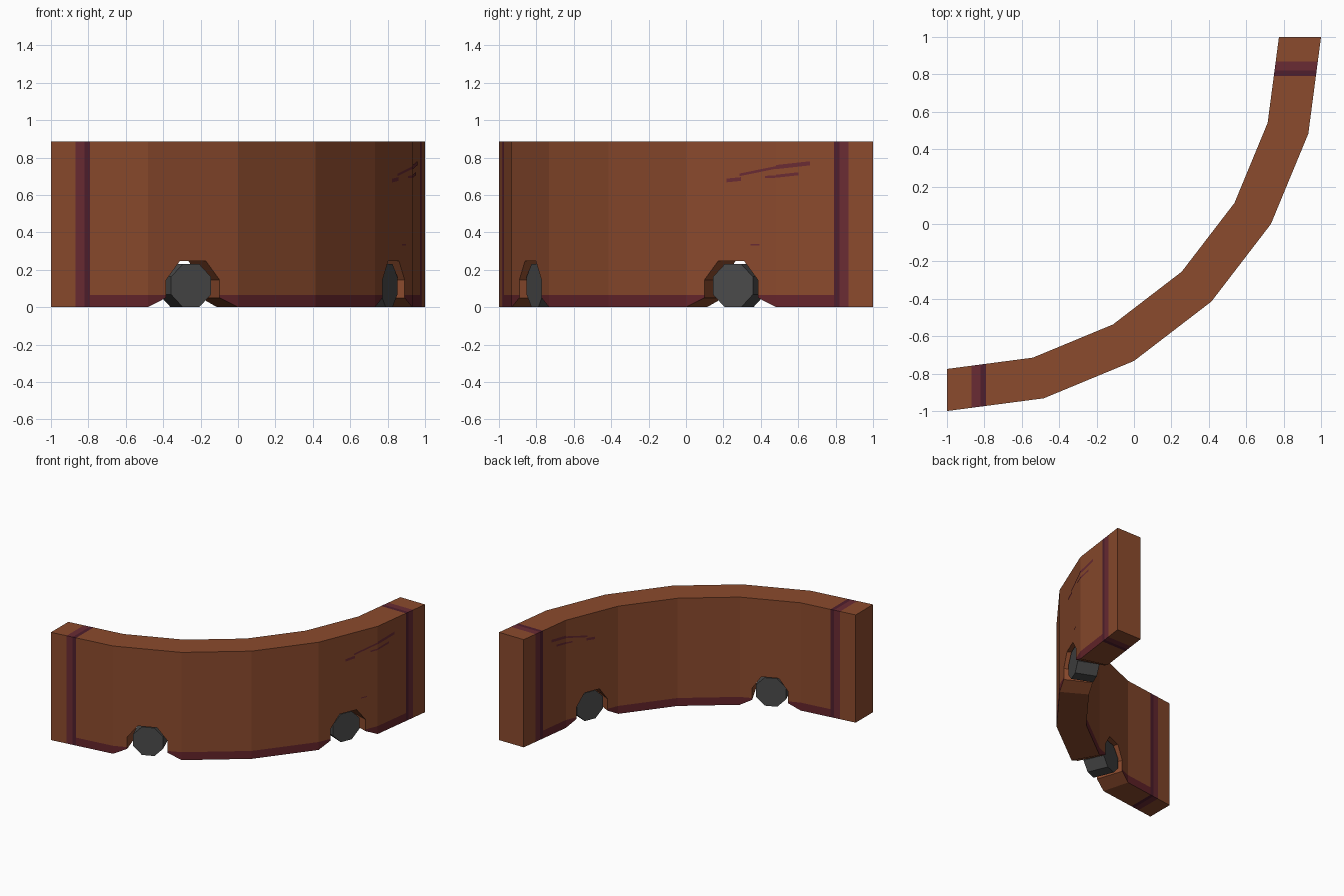
import bpy, bmesh, math
from mathutils import Matrix, Vector

if "Cube" in bpy.data.objects:
    bpy.data.objects.remove(bpy.data.objects["Cube"])

R_OUT, R_IN, HEIGHT, STEP = 2.0, 1.775, 0.885, 15


def material(name, rgb):
    m = bpy.data.materials.new(name)
    m.diffuse_color = (*rgb, 1)
    m.use_nodes = True
    m.node_tree.nodes["Principled BSDF"].inputs["Base Color"].default_value = m.diffuse_color
    return m


brown = material("rust brown", (0.258, 0.069, 0.026))
plum = material("plum stripe", (0.144, 0.024, 0.033))
dark_plum = material("dark plum edge", (0.078, 0.013, 0.026))
maroon = material("maroon grime", (0.128, 0.018, 0.024))
grey = material("dark grey", (0.070, 0.070, 0.070))


def add_object(name, bm, mats):
    me = bpy.data.meshes.new(name)
    bm.to_mesh(me)
    bm.free()
    for m in mats:
        me.materials.append(m)
    ob = bpy.data.objects.new(name, me)
    bpy.context.collection.objects.link(ob)
    return ob


def arc_point(r, u, z):
    """Point on the faceted arc (quarter ring about -1, 1) at angle u degrees."""
    i = min(int(u / STEP + 1e-6), 5)
    f = u / STEP - i
    a, b = math.radians(i * STEP), math.radians((i + 1) * STEP)
    pa = Vector((-1 + r * math.sin(a), 1 - r * math.cos(a), z))
    pb = Vector((-1 + r * math.sin(b), 1 - r * math.cos(b), z))
    return pa.lerp(pb, f)


# Curved wall: six straight bays, two of them with a notch at the foot
bm = bmesh.new()


def quad(*pts):
    bm.faces.new([bm.verts.new(p) for p in pts])


NOTCH = [(-1, -.594, 0, .05), (-.594, -.287, .145, .247), (-.287, .287, .247, .247),
         (.287, .594, .247, .145), (.594, 1, .05, 0)]
for bay in range(6):
    notched = bay in (1, 4)
    for t0, t1, z0, z1 in (NOTCH if notched else [(-1, 1, 0, 0)]):
        u0, u1 = (STEP * (bay + (t + 1) / 2) for t in (t0, t1))
        o0, o1 = arc_point(R_OUT, u0, z0), arc_point(R_OUT, u1, z1)
        i0, i1 = arc_point(R_IN, u0, z0), arc_point(R_IN, u1, z1)
        O0, O1, I0, I1 = (Vector((p.x, p.y, HEIGHT)) for p in (o0, o1, i0, i1))
        quad(o0, o1, O1, O0)
        quad(i1, i0, I0, I1)
        quad(O0, O1, I1, I0)
        quad(i0, i1, o1, o0)
    if notched:
        for t, s in ((-.594, 1), (.594, -1)):
            u = STEP * (bay + (t + 1) / 2)
            p = [arc_point(R_OUT, u, .05), arc_point(R_IN, u, .05),
                 arc_point(R_IN, u, .145), arc_point(R_OUT, u, .145)]
            quad(*p[::s])
for u, s in ((0, -1), (90, 1)):
    p = [arc_point(R_OUT, u, 0), arc_point(R_IN, u, 0),
         arc_point(R_IN, u, HEIGHT), arc_point(R_OUT, u, HEIGHT)]
    quad(*p[::s])
bmesh.ops.remove_doubles(bm, verts=bm.verts, dist=0.0005)

# Cut the colour borders: end stripes and foot band
EDGES = (0.13, 0.18, 0.21)
BAND = 0.065
cuts = [((-1 + d, 0, 0), (1, 0, 0)) for d in EDGES]
cuts += [((0, 1 - d, 0), (0, 1, 0)) for d in EDGES]
cuts += [((0, 0, BAND), (0, 0, 1))]
for co, no in cuts:
    bmesh.ops.bisect_plane(bm, geom=bm.verts[:] + bm.edges[:] + bm.faces[:],
                           plane_co=co, plane_no=no)
bm.normal_update()
for f in bm.faces:
    c = f.calc_center_median()
    d = min(c.x + 1, 1 - c.y)
    radial = Vector((c.x + 1, c.y - 1, 0)).normalized()
    if EDGES[0] < d < EDGES[1]:
        f.material_index = 1
    elif EDGES[1] < d < EDGES[2]:
        f.material_index = 2
    elif d > EDGES[2] and c.z < BAND and abs(f.normal.dot(radial)) > 0.9:
        f.material_index = 3
add_object("curved_wall", bm, [brown, plum, dark_plum, maroon])

# Scratch marks near one end, on both faces: y start, y end, z start, z end, thickness
SCRATCHES = [(.21, .29, .667, .675, .02), (.28, .482, .70, .74, .014),
             (.42, .482, .69, .692, .012), (.483, .60, .692, .705, .016),
             (.483, .66, .738, .758, .022), (.34, .39, .33, .33, .008)]
bm = bmesh.new()
for y0, y1, z0, z1, th in SCRATCHES:
    u0, u1 = (math.degrees(math.acos((1 - y) / 2)) for y in (y0, y1))
    u0, u1 = ((u0, min(u1, 75)) if y1 < .4826 else (max(u0, 75), u1))
    for r, s in ((R_OUT + .003, 1), (R_IN - .003, -1)):
        if r < R_OUT and z0 < .5:
            continue
        p = [arc_point(r, u0, z0), arc_point(r, u1, z1),
             arc_point(r, u1, z1 + th), arc_point(r, u0, z0 + th)]
        quad(*p[::s])
add_object("scratch_marks", bm, [plum])

# Octagonal rollers sitting in the notches
for name, u in (("left_roller", 22.5), ("right_roller", 67.5)):
    a, r = math.radians(u), 1.8715
    bm = bmesh.new()
    place = (Matrix.Translation((-1 + r * math.sin(a), 1 - r * math.cos(a), 0.115))
             @ Matrix.Rotation(a, 4, 'Z') @ Matrix.Rotation(math.pi / 2, 4, 'X')
             @ Matrix.Rotation(math.pi / 8, 4, 'Z'))
    bmesh.ops.create_cone(bm, cap_ends=True, segments=8, radius1=0.1245,
                          radius2=0.1245, depth=0.171, matrix=place)
    add_object(name, bm, [grey])
